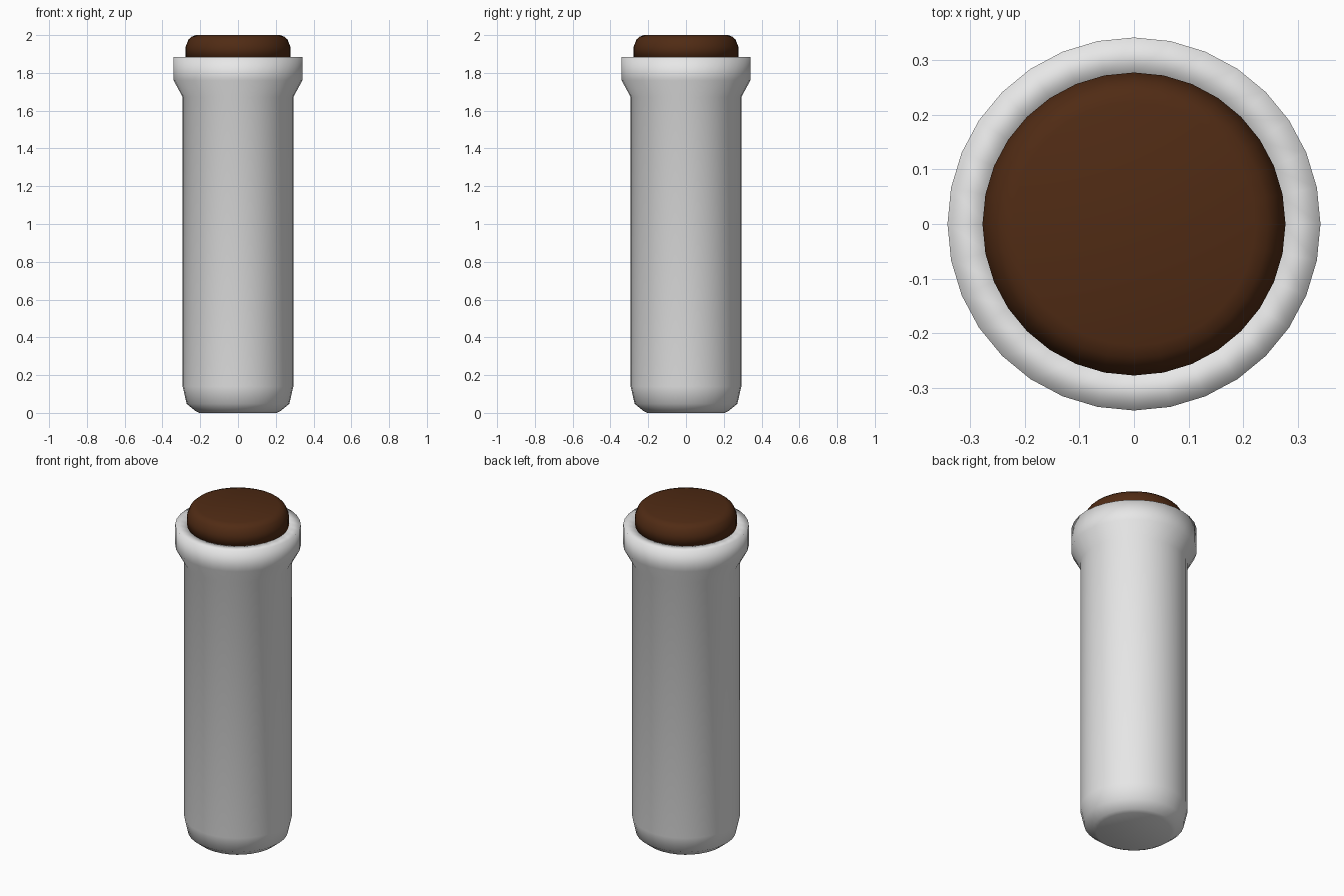
import bpy, bmesh, math

if "Cube" in bpy.data.objects:
    bpy.data.objects.remove(bpy.data.objects["Cube"])

SIDES = 32


def material(name, rgb):
    m = bpy.data.materials.new(name)
    m.diffuse_color = (*rgb, 1.0)
    m.use_nodes = True
    m.node_tree.nodes["Principled BSDF"].inputs["Base Color"].default_value = m.diffuse_color
    return m


def lathe(name, profile, mat):
    """Revolve (radius, z) points about z and cap both ends."""
    bm = bmesh.new()
    rings = []
    for r, z in profile:
        rings.append([bm.verts.new((r * math.cos(2 * math.pi * i / SIDES),
                                    r * math.sin(2 * math.pi * i / SIDES), z))
                      for i in range(SIDES)])
    for a, b in zip(rings, rings[1:]):
        for i in range(SIDES):
            j = (i + 1) % SIDES
            bm.faces.new((a[i], a[j], b[j], b[i]))
    bm.faces.new(rings[0][::-1])
    bm.faces.new(rings[-1])
    for f in bm.faces:
        f.smooth = True
    me = bpy.data.meshes.new(name)
    bm.to_mesh(me)
    bm.free()
    me.materials.append(mat)
    ob = bpy.data.objects.new(name, me)
    bpy.context.collection.objects.link(ob)
    return ob


grey = material("pale grey glass", (0.8, 0.8, 0.8))
brown = material("brown cork", (0.08, 0.024, 0.007))

# Tube with rounded base, flared collar and a hollow mouth
lathe("tube", [(0.205, 0.0), (0.225, 0.01), (0.272, 0.048), (0.293, 0.14),
               (0.293, 1.672), (0.341, 1.76), (0.341, 1.884),
               (0.27, 1.884), (0.25, 1.65)], grey)

# Stopper seated in the mouth, with a rounded top edge
lathe("stopper", [(0.277, 1.87), (0.277, 1.94), (0.262, 1.977),
                  (0.245, 1.992), (0.222, 2.0)], brown)
